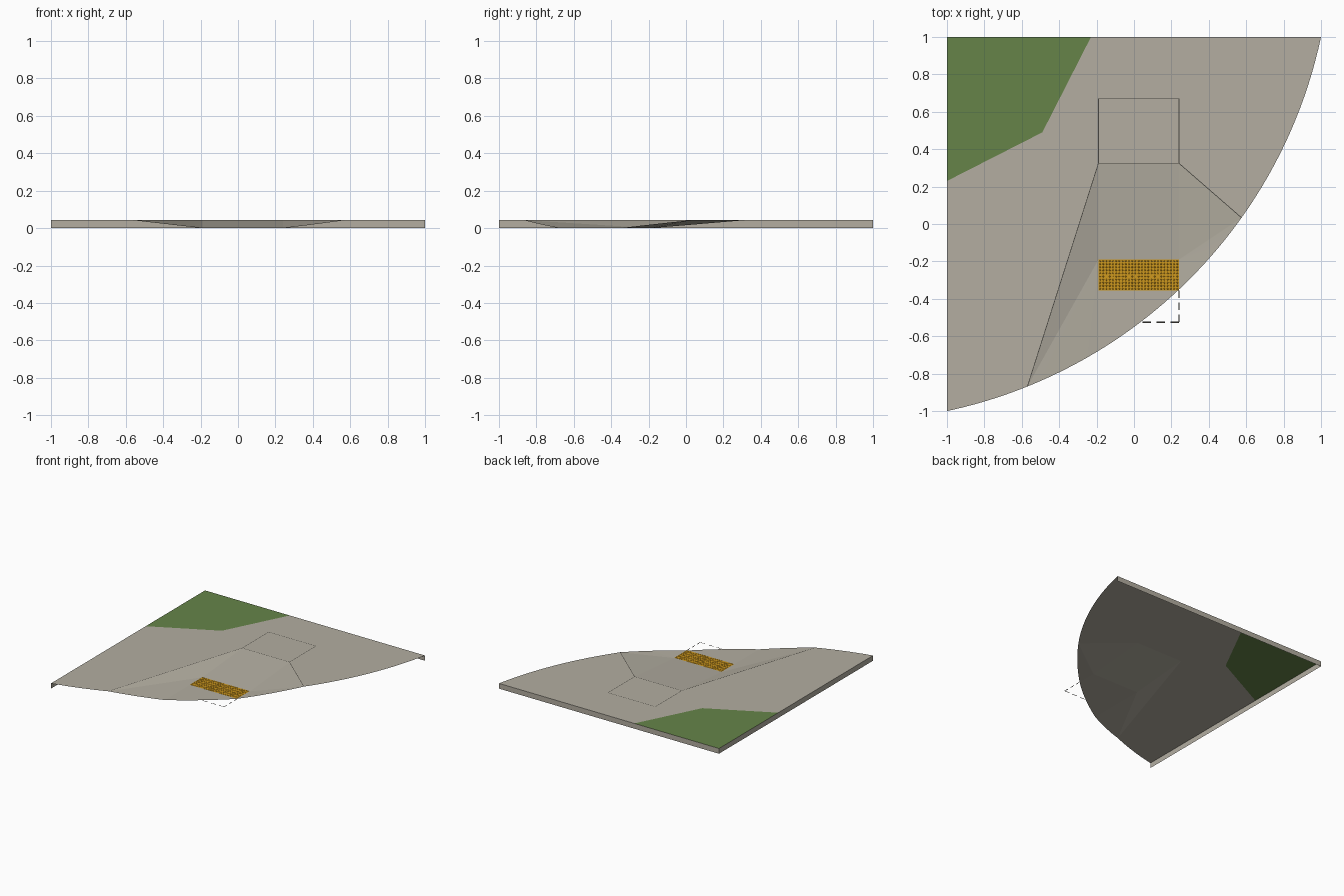
import bpy, bmesh, math
from mathutils import Vector

if "Cube" in bpy.data.objects:
    bpy.data.objects.remove(bpy.data.objects["Cube"])

H = 0.043                       # kerb height
CX, CY = -1.54, 1.54            # centre of the kerb arc
R = math.hypot(1 - CX, 1 - CY)
XL, XR = -0.19, 0.24            # ramp sides
Y_TOP, Y_LOW = 0.325, -0.19     # ramp head and foot


def material(name, srgb):
    m = bpy.data.materials.new(name)
    m.diffuse_color = [(c / 255 / 12.92 if c < 11 else ((c / 255 + 0.055) / 1.055) ** 2.4) for c in srgb] + [1]
    m.use_nodes = True
    m.node_tree.nodes["Principled BSDF"].inputs["Base Color"].default_value = m.diffuse_color
    return m


CONCRETE = material("concrete", (179, 174, 161))
GRASS = material("grass green", (102, 132, 73))
YELLOW = material("safety yellow", (205, 152, 30))
DARK = material("dark line", (70, 68, 62))


def build(name, faces, mat):
    """Object from a list of faces, each a list of 3D points."""
    bm = bmesh.new()
    for pts in faces:
        bm.faces.new([bm.verts.new(p) for p in pts])
    bmesh.ops.remove_doubles(bm, verts=bm.verts, dist=1e-5)
    bm.normal_update()
    me = bpy.data.meshes.new(name)
    bm.to_mesh(me)
    bm.free()
    me.materials.append(mat)
    ob = bpy.data.objects.new(name, me)
    bpy.context.collection.objects.link(ob)
    return ob


def on_arc(x):
    return (x, CY - math.sqrt(R * R - (x - CX) ** 2))


def arc(x0, x1, z0, z1, n):
    """Points along the kerb arc from x0 to x1, height running z0 to z1."""
    a0, a1 = [math.atan2(y - CY, x - CX) for x, y in (on_arc(x0), on_arc(x1))]
    out = []
    for i in range(n + 1):
        t = i / n
        a = a0 + (a1 - a0) * t
        out.append((CX + R * math.cos(a), CY + R * math.sin(a), z0 + (z1 - z0) * t))
    return out


FLARE_L, FLARE_R = -0.57, 0.575   # where the flares reach full height
head_l, head_r = (XL, Y_TOP, H), (XR, Y_TOP, H)
foot_l, foot_r = (XL, Y_LOW, 0), (XR, Y_LOW, 0)
arc_l, arc_r = (*on_arc(FLARE_L), H), (*on_arc(FLARE_R), H)
g1, g2, g3 = (-1, 0.23, H), (-0.49, 0.49, H), (-0.23, 1, H)

# Sidewalk surface around the ramp, and lawn corner
build("sidewalk", [arc(-1, FLARE_L, H, H, 10) + [head_l, g2, g1],
                   [head_l, head_r, (1, 1, H), g3, g2],
                   [head_r] + arc(FLARE_R, 1, H, H, 16)], CONCRETE)
build("lawn", [[g1, g2, g3, (-1, 1, H)]], GRASS)

# Straight outer walls (underside and kerb face stay open)
build("outer_walls", [[(-1, 1, 0), (-1, -1, 0), (-1, -1, H), (-1, 1, H)],
                      [(1, 1, 0), (-1, 1, 0), (-1, 1, H), (1, 1, H)]], CONCRETE)

# Ramp, its foot and the side flares
build("ramp", [[foot_l, foot_r, head_r, head_l]], CONCRETE)
build("ramp_foot", [[foot_r, foot_l] + arc(XL, XR, 0, 0, 10)], CONCRETE)
flares = [[head_l, arc_l, foot_l], [head_r, foot_r, arc_r]]
for pivot, pts in ((foot_l, arc(FLARE_L, XL, H, 0, 6)), (foot_r, arc(XR, FLARE_R, 0, H, 8))):
    flares += [[pivot, p, q] for p, q in zip(pts, pts[1:])]
build("ramp_flares", flares, CONCRETE)

# Yellow warning plate with rows of truncated domes
PY0, PY1, PZ = -0.355, -0.19, 0.002
build("warning_plate", [[(XL, PY0, PZ), (XR, PY0, PZ), (XR, PY1, PZ), (XL, PY1, PZ)]], YELLOW)
NX, NY = 25, 10
domes = bmesh.new()
for i in range(NX):
    for j in range(NY):
        c = Vector((XL + (i + 0.5) * (XR - XL) / NX, PY0 + (j + 0.5) * (PY1 - PY0) / NY, PZ + 0.0008))
        new = bmesh.ops.create_cone(domes, cap_ends=True, segments=8, radius1=0.0042,
                                    radius2=0.0022, depth=0.0016)["verts"]
        bmesh.ops.translate(domes, verts=new, vec=c)
me = bpy.data.meshes.new("warning_domes")
domes.to_mesh(me)
domes.free()
me.materials.append(YELLOW)
bpy.context.collection.objects.link(bpy.data.objects.new("warning_domes", me))


def strip(p, q, w=0.004, lift=0.0006):
    """Thin flat line between two points."""
    p, q = Vector(p), Vector(q)
    s = (q - p).cross(Vector((0, 0, 1))).normalized() * w / 2
    up = Vector((0, 0, lift))
    return [p + s + up, q + s + up, q - s + up, p - s + up]


# Score lines: landing outline and flare edges
b_l, b_r = (XL, 0.67, H), (XR, 0.67, H)
build("score_lines", [strip(*e) for e in ((head_l, head_r), (head_r, b_r), (b_r, b_l), (b_l, head_l),
                                          (head_l, arc_l), (head_r, arc_r))], DARK)

# Dashed clear-space outline in the street
dashes = []
for k in range(3):
    y = -0.525 + k * 0.065
    x = XR - k * 0.075
    dashes.append(strip((XR, y, 0), (XR, y + 0.04, 0), 0.006))
    dashes.append(strip((x, -0.525, 0), (x - 0.045, -0.525, 0), 0.006))
build("dashed_outline", dashes, DARK)
